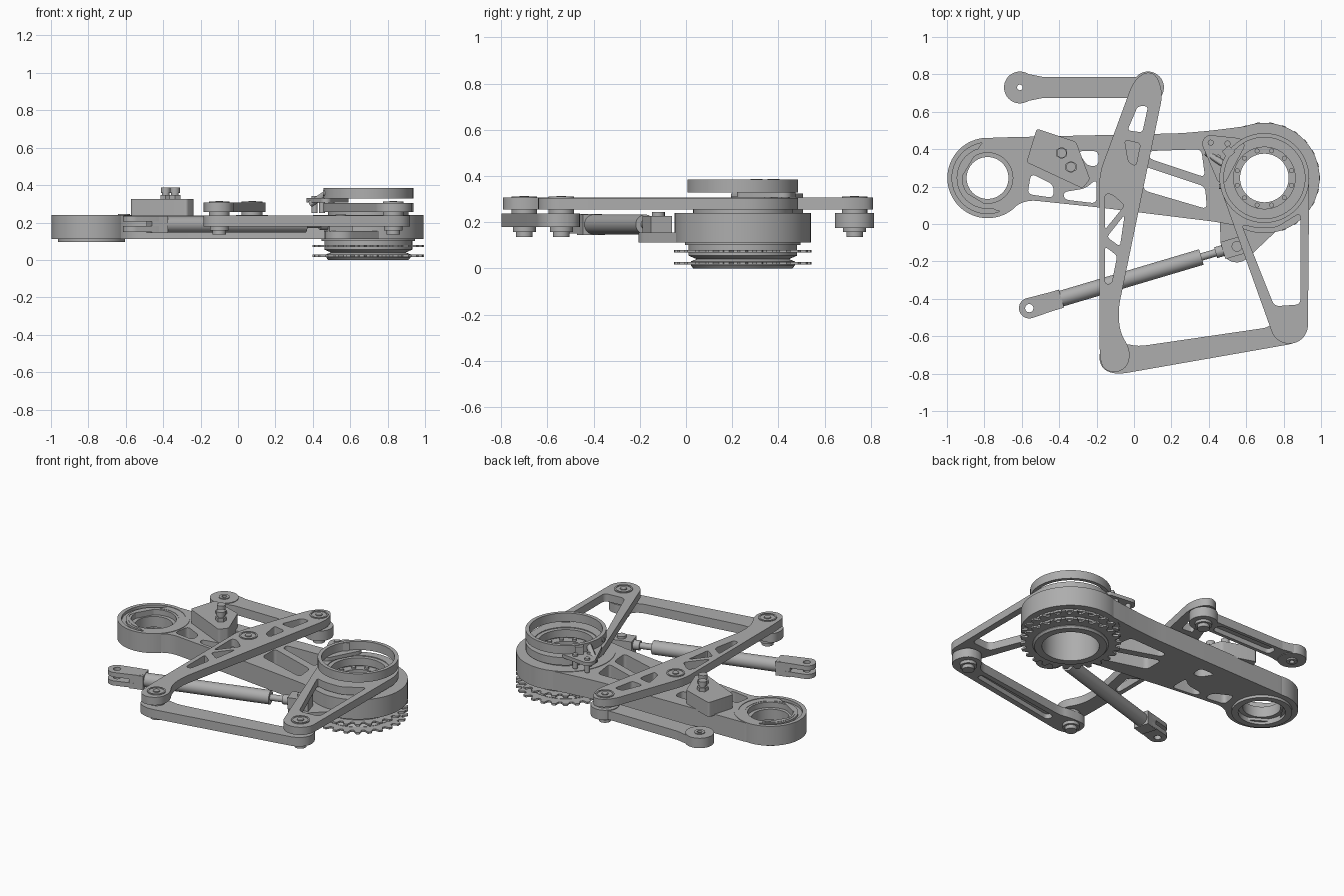
import bpy, bmesh
from math import sin, cos, pi, atan2
from mathutils import Vector, Matrix
from mathutils.geometry import convex_hull_2d

if "Cube" in bpy.data.objects:
    bpy.data.objects.remove(bpy.data.objects["Cube"])

metal = bpy.data.materials.new("grey_metal")
metal.use_nodes = True
GREY = (0.42, 0.42, 0.42, 1)
metal.diffuse_color = GREY
metal.node_tree.nodes["Principled BSDF"].inputs["Base Color"].default_value = GREY
parts = []


def finish(name, bm):
    bmesh.ops.remove_doubles(bm, verts=bm.verts, dist=0.0001)
    bmesh.ops.recalc_face_normals(bm, faces=bm.faces)
    mesh = bpy.data.meshes.new(name)
    bm.to_mesh(mesh)
    bm.free()
    mesh.materials.append(metal)
    ob = bpy.data.objects.new(name, mesh)
    bpy.context.collection.objects.link(ob)
    parts.append(ob)
    return ob


def circle(x, y, r, n=48):
    return [(x + r * cos(2 * pi * i / n), y + r * sin(2 * pi * i / n)) for i in range(n)]


def hull(*circles):
    """Outline wrapped tightly around several circles."""
    pts = [p for c in circles for p in circle(*c)]
    return [pts[i] for i in convex_hull_2d([Vector(p) for p in pts])]


def rounded(points, r=0.03):
    """Polygon with softened corners."""
    out = []
    for i, p in enumerate(points):
        p, a, b = Vector(p), Vector(points[i - 1]), Vector(points[(i + 1) % len(points)])
        s = p + (a - p).normalized() * min(r, (a - p).length * 0.48)
        e = p + (b - p).normalized() * min(r, (b - p).length * 0.48)
        for k in range(7):
            t = k / 6
            out.append(tuple(s * (1 - t) ** 2 + p * 2 * t * (1 - t) + e * t * t))
    return out


def plate(name, outline, z0, z1, holes=()):
    """Flat part cut from an outline with holes."""
    cu = bpy.data.curves.new(name, 'CURVE')
    cu.dimensions, cu.fill_mode = '2D', 'BOTH'
    cu.extrude = (z1 - z0) / 2
    for loop in [outline, *holes]:
        sp = cu.splines.new('POLY')
        sp.points.add(len(loop) - 1)
        for pt, (x, y) in zip(sp.points, loop):
            pt.co = (x, y, 0, 1)
        sp.use_cyclic_u = True
    tmp = bpy.data.objects.new(name + "_curve", cu)
    bpy.context.collection.objects.link(tmp)
    deps = bpy.context.evaluated_depsgraph_get()
    mesh = bpy.data.meshes.new_from_object(tmp.evaluated_get(deps))
    bm = bmesh.new()
    bm.from_mesh(mesh)
    bpy.data.objects.remove(tmp)
    bpy.data.meshes.remove(mesh)
    bmesh.ops.translate(bm, verts=bm.verts, vec=(0, 0, (z0 + z1) / 2))
    return finish(name, bm)


def lathe(name, x, y, profile, steps=64):
    """Closed (radius, height) profile turned about a vertical axis."""
    bm = bmesh.new()
    vs = [bm.verts.new((r, 0, z)) for r, z in profile]
    es = [bm.edges.new((vs[i - 1], vs[i])) for i in range(len(vs))]
    bmesh.ops.spin(bm, geom=vs + es, cent=(0, 0, 0), axis=(0, 0, 1),
                   angle=2 * pi, steps=steps, use_merge=True)
    bmesh.ops.translate(bm, verts=bm.verts, vec=(x, y, 0))
    return finish(name, bm)


def ring(name, x, y, r0, r1, z0, z1):
    return lathe(name, x, y, [(r0, z0), (r1, z0), (r1, z1), (r0, z1)])


def rod(name, a, b, r, sides=32):
    a, b = Vector(a), Vector(b)
    bm = bmesh.new()
    turn = (b - a).to_track_quat('Z', 'Y').to_matrix().to_4x4()
    bmesh.ops.create_cone(bm, cap_ends=True, segments=sides, radius1=r, radius2=r,
                          depth=(b - a).length, matrix=Matrix.Translation((a + b) / 2) @ turn)
    return finish(name, bm)


def box(name, centre, size, angle=0):
    bm = bmesh.new()
    bmesh.ops.create_cube(bm, size=1, matrix=Matrix.Translation(centre)
                          @ Matrix.Rotation(angle, 4, 'Z') @ Matrix.Diagonal((*size, 1)))
    return finish(name, bm)


HX, HY = 0.697, 0.246        # drive hub axis
LX, LY = -0.783, 0.246       # pivot hub axis
A, B, C, M = (0.075, 0.73), (-0.1, -0.7), (0.83, -0.54), (-0.1, 0.25)

# Main arm with lightening windows
windows = [
    [(-.55, .27), (-.43, .21), (-.43, .14), (-.57, .16)],
    [(-.30, .39), (-.19, .39), (-.19, .31), (-.25, .31)],
    [(-.38, .17), (-.26, .19), (-.20, .24), (-.20, .11), (-.37, .13)],
    [(.05, .31), (.38, .20), (.39, .08), (.05, .18)],
    [(.08, .39), (.36, .40), (.38, .25), (.08, .35)]]
arm = [(-.80, .461), (.25, .485), (.42, .50), (.70, .536), (.95, .3), (.70, -.04),
       (.45, .01), (-.20, .09), (-.58, .13), (-.70, .05), (-.95, .2)]
plate("main_arm", rounded(arm, .06), .113, .237,
      [rounded(w) for w in windows] + [circle(LX, LY, .15), circle(HX, HY, .2)])
lathe("pivot_hub", LX, LY, [(.14, .096), (.18, .096), (.18, .113), (.215, .113), (.215, .24),
                            (.19, .24), (.19, .222), (.165, .222), (.165, .235), (.135, .235),
                            (.135, .20), (.112, .20), (.112, .13), (.14, .13)])
lathe("drive_hub", HX, HY, [(.19, .10), (.25, .10), (.25, .112), (.295, .112), (.295, .24),
                            (.215, .24), (.215, .255), (.18, .255), (.18, .23), (.19, .23)])
plate("cylinder_lug", hull((.55, -.12, .085), (HX, HY, .25)), .111, .155,
      [circle(HX, HY, .2)])

# Twin sprockets on the carrier under the drive hub
lathe("sprocket_carrier", HX, HY, [(.17, 0), (.215, 0), (.225, .012), (.225, .03), (.20, .04),
                                   (.235, .055), (.235, .10), (.20, .11), (.20, .24), (.13, .24),
                                   (.13, .215), (.17, .215)])
TEETH = 26
teeth = []
for i in range(TEETH):
    for f, r in ((-.36, .268), (-.16, .298), (.16, .298), (.36, .268)):
        t = 2 * pi * (i + f) / TEETH
        teeth.append((HX + r * cos(t), HY + r * sin(t)))
for label, z in (("lower", .016), ("upper", .068)):
    plate(label + "_sprocket", teeth, z, z + .012, [circle(HX, HY, .19)])
for i in range(12):
    t = 2 * pi * (i + .5) / 12
    x, y = HX + .15 * cos(t), HY + .15 * sin(t)
    rod("hub_bolt", (x, y, .235), (x, y, .252), .013, 16)

# Long rocker link with triangular windows
rocker = [(-.185, -.66), (-.185, .27), (-.005, .76), (.06, .815), (.12, .80), (.155, .70),
          (-.085, -.46), (-.075, -.58), (-.02, -.67), (-.03, -.76), (-.1, -.80), (-.175, -.77)]
rocker_windows = [
    [(.02, .63), (.075, .63), (.045, .49), (-.035, .50)],
    [(-.05, .45), (.035, .43), (.01, .31), (-.03, .33)],
    [(-.155, .16), (-.12, .16), (-.05, .10), (-.155, -.03)],
    [(-.05, .05), (-.075, -.12), (-.145, -.07)],
    [(-.155, -.12), (-.09, -.17), (-.12, -.32), (-.155, -.32)]]
plate("rocker_link", rounded(rocker, .06), .255, .307, [rounded(w, .02) for w in rocker_windows])

# Triangular link around the drive hub
opening = [(.575, 0), (.64, -.02), (.76, -.02), (.89, .06), (.89, -.43), (.75, -.44)]
plate("hub_link", hull((HX, HY, .24), (*C, .1)), .255, .305,
      [rounded(opening), circle(HX, HY, .19)])
ring("hub_link_collar", HX, HY, .165, .195, .25, .30)


# Flat bars with a pocket on the underside
def bar(name, outline, pocket, holes=()):
    plate(name + "_top", outline, .21, .237, holes)
    plate(name + "_rim", outline, .178, .21, [pocket, *holes])


front = [(-.19, -.72), (-.17, -.64), (-.04, -.64), (.02, -.655), (.74, -.55), (.78, -.46),
         (.89, -.46), (.93, -.56), (.88, -.635), (-.09, -.805), (-.165, -.78)]
bar("front_bar", rounded(front, .06), rounded([(.04, -.69), (.68, -.59), (.69, -.63), (.05, -.745)]))
rear = [(-.50, .787), (.04, .787), (.04, .673), (-.50, .673)]
eye = (-.61, .73)
plate("rear_bar_top", rear, .21, .236)
plate("rear_bar_rim", rear, .179, .21, [rounded([(-.46, .765), (-.02, .765), (-.02, .695), (-.46, .695)])])
plate("rear_bar_neck", [(-.58, .805), (-.49, .787), (-.49, .673), (-.58, .655)], .179, .236)
ring("rear_bar_eye", *eye, .015, .085, .175, .24)
ring("rear_bar_bush", *eye, .015, .032, .165, .245)
rod("rear_bar_end", (*A, .175), (*A, .24), .085, 48)

# Joint pins: cap, spacer and stepped nut
for x, y in (A, B, C, M):
    lathe("joint_pin", x, y, [(.0, .135), (.036, .135), (.036, .158), (.05, .158), (.05, .182),
                              (.055, .182), (.055, .312), (.045, .312), (.045, .308),
                              (.02, .308), (.02, .314), (0, .314)], 32)

# Clamp ring, its bracket and fasteners
plate("clamp_ring", circle(HX, HY, .24, 64), .328, .384, [circle(HX, HY, .217, 64)])
plate("bracket_plate", hull((.41, .43, .045), (.55, .42, .04), (.47, .25, .03)), .307, .33)
for x, y in ((.41, .435), (.50, .43), (.45, .355)):
    rod("bracket_bolt", (x, y, .25), (x, y, .342), .016, 16)
box("bracket_post", (.505, .385, .345), (.05, .05, .07), .7)
rod("bracket_arm", (.39, .38, .30), (.48, .32, .36), .018, 12)
rod("clamp_screw", (.455, .2, .356), (.475, .2, .356), .014, 16)

# Hydraulic cylinder with fork end and rod end
P, Q = Vector((-.56, -.45, .19)), Vector((.55, -.12, .19))
tilt = atan2(Q.y - P.y, Q.x - P.x)
along = lambda d: P + (Q - P).normalized() * d
rod("cylinder_body", along(.17), along(.96), .043)
rod("piston_rod", along(.95), along(1.08), .02)
box("rod_end", along(1.145), (.13, .095, .075), tilt)
rod("rod_end_neck", along(1.04), along(1.09), .03)
rod("rod_end_pin", (Q.x, Q.y, .12), (Q.x, Q.y, .243), .028)
tip = along(.13)
for label, z in (("lower", .15), ("upper", .205)):
    plate(label + "_fork", hull((P.x, P.y, .055), (tip.x, tip.y, .05)), z, z + .03,
          [circle(P.x, P.y, .022, 24)])
box("fork_block", along(.135) - Vector((0, 0, .001)), (.09, .1, .09), tilt)

# Valve block with two fittings
block = [(-.52, .51), (-.31, .44), (-.235, .24), (-.275, .19), (-.575, .33)]
plate("valve_block", rounded(block, .015), .23, .325)
for x, y in ((-.387, .38), (-.337, .305)):
    rod("fitting_nut", (x, y, .32), (x, y, .348), .033, 6)
    rod("fitting_neck", (x, y, .345), (x, y, .36), .02)
    rod("fitting_cap", (x, y, .358), (x, y, .386), .026)

# Smooth round surfaces, keep machined edges sharp
for ob in bpy.context.view_layer.objects:
    ob.select_set(ob in parts)
bpy.context.view_layer.objects.active = parts[0]
bpy.ops.object.shade_smooth_by_angle(angle=pi / 6)
